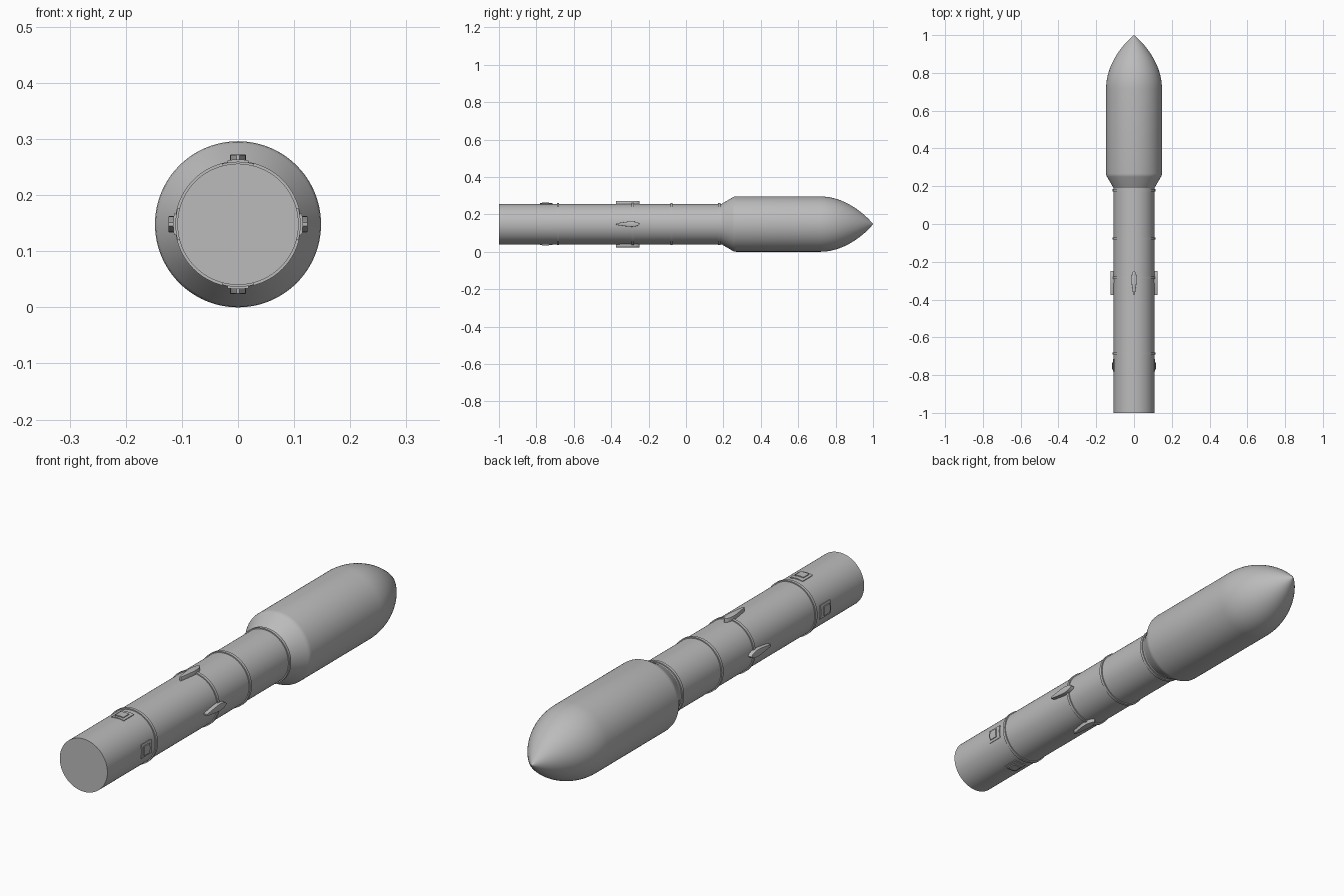
import bpy, bmesh, math
from mathutils import Matrix, Vector

cube = bpy.data.objects.get("Cube")
if cube:
    bpy.data.objects.remove(cube)

CENTRE_Z = 0.148
BODY_R = 0.108
FAIRING_R = 0.148

grey = bpy.data.materials.new("hull grey")
grey.use_nodes = True
colour = (0.5, 0.5, 0.5, 1)
grey.diffuse_color = colour
grey.node_tree.nodes["Principled BSDF"].inputs["Base Color"].default_value = colour


def finish(bm, name, angle=30):
    bmesh.ops.recalc_face_normals(bm, faces=bm.faces)
    mesh = bpy.data.meshes.new(name)
    bm.to_mesh(mesh)
    bm.free()
    mesh.materials.append(grey)
    obj = bpy.data.objects.new(name, mesh)
    obj.location.z = CENTRE_Z
    bpy.context.collection.objects.link(obj)
    bpy.ops.object.select_all(action="DESELECT")
    obj.select_set(True)
    bpy.context.view_layer.objects.active = obj
    bpy.ops.object.shade_smooth_by_angle(angle=math.radians(angle))
    return obj


def lathe(name, profile, closed=False, steps=96):
    """Turn (radius, y) points around the long axis."""
    bm = bmesh.new()
    verts = [bm.verts.new((r, y, 0)) for r, y in profile]
    edges = [bm.edges.new(p) for p in zip(verts, verts[1:])]
    if closed:
        edges.append(bm.edges.new((verts[-1], verts[0])))
    bmesh.ops.spin(bm, geom=verts + edges, cent=(0, 0, 0), axis=(0, 1, 0),
                   angle=math.tau, steps=steps)
    bmesh.ops.remove_doubles(bm, verts=bm.verts, dist=1e-5)
    return finish(bm, name)


def extrude_outline(name, points, offset, turn, bevel=0.0):
    """Extrude a flat outline, then turn it around the long axis."""
    bm = bmesh.new()
    face = bm.faces.new([bm.verts.new(p) for p in points])
    result = bmesh.ops.extrude_face_region(bm, geom=[face])
    top = [v for v in result["geom"] if isinstance(v, bmesh.types.BMVert)]
    bmesh.ops.translate(bm, verts=top, vec=Vector(offset))
    if bevel:
        rim = [e for e in bm.edges if all(v in top for v in e.verts)]
        bmesh.ops.bevel(bm, geom=rim, offset=bevel, segments=2, profile=0.5,
                        affect="EDGES")
    bmesh.ops.transform(bm, matrix=Matrix.Rotation(turn, 4, "Y"), verts=bm.verts)
    return finish(bm, name)


def curved_pad(name, half_width, inner, outer, y0, y1, turn):
    """A plate that follows the round body."""
    half = half_width / BODY_R
    angles = [half * (i / 5 - 1) for i in range(11)]
    arc = [(outer * math.sin(a), y0, outer * math.cos(a)) for a in angles]
    arc += [(inner * math.sin(a), y0, inner * math.cos(a)) for a in reversed(angles)]
    extrude_outline(name, arc, (0, y1 - y0, 0), turn)


# Long cylindrical body with closed ends
lathe("booster_body", [(0, -1), (BODY_R, -1), (BODY_R, 0.2), (0, 0.2)])

# Payload fairing: flared collar, straight barrel and rounded nose
nose = []
for i in range(33):
    t = math.sin(math.pi / 2 * i / 32)
    nose.append((FAIRING_R * (1 - t * t) ** 0.93, 0.715 + 0.285 * t))
lathe("payload_fairing", [(0, 0.19), (BODY_R, 0.19), (0.143, 0.25),
                          (0.1465, 0.257), (FAIRING_R, 0.267)] + nose)

# Raised bands around the body
for i, y in enumerate((-0.685, -0.285, -0.077, 0.178)):
    lathe(f"body_band_{i + 1}", [(0.105, y - 0.006), (0.1125, y - 0.006),
                                 (0.1125, y + 0.006), (0.105, y + 0.006)], closed=True)

# Four teardrop pods and four access pads, on each quarter of the body
outline = [(0, -0.248), (0.007, -0.255), (0.012, -0.27), (0.0145, -0.288),
           (0.0135, -0.308), (0.0095, -0.338), (0.005, -0.368), (0.003, -0.375)]
teardrop = outline + [(-x, y) for x, y in reversed(outline[1:])]
for i, side in enumerate(("top", "left", "bottom", "right")):
    turn = i * math.pi / 2
    extrude_outline(f"teardrop_pod_{side}", [(x, y, 0.1) for x, y in teardrop],
                    (0, 0, 0.024), turn, bevel=0.0015)
    curved_pad(f"access_pad_{side}", 0.028, 0.104, 0.1115, -0.78, -0.715, turn)
    curved_pad(f"access_cover_{side}", 0.018, 0.104, 0.1155, -0.77, -0.733, turn)
